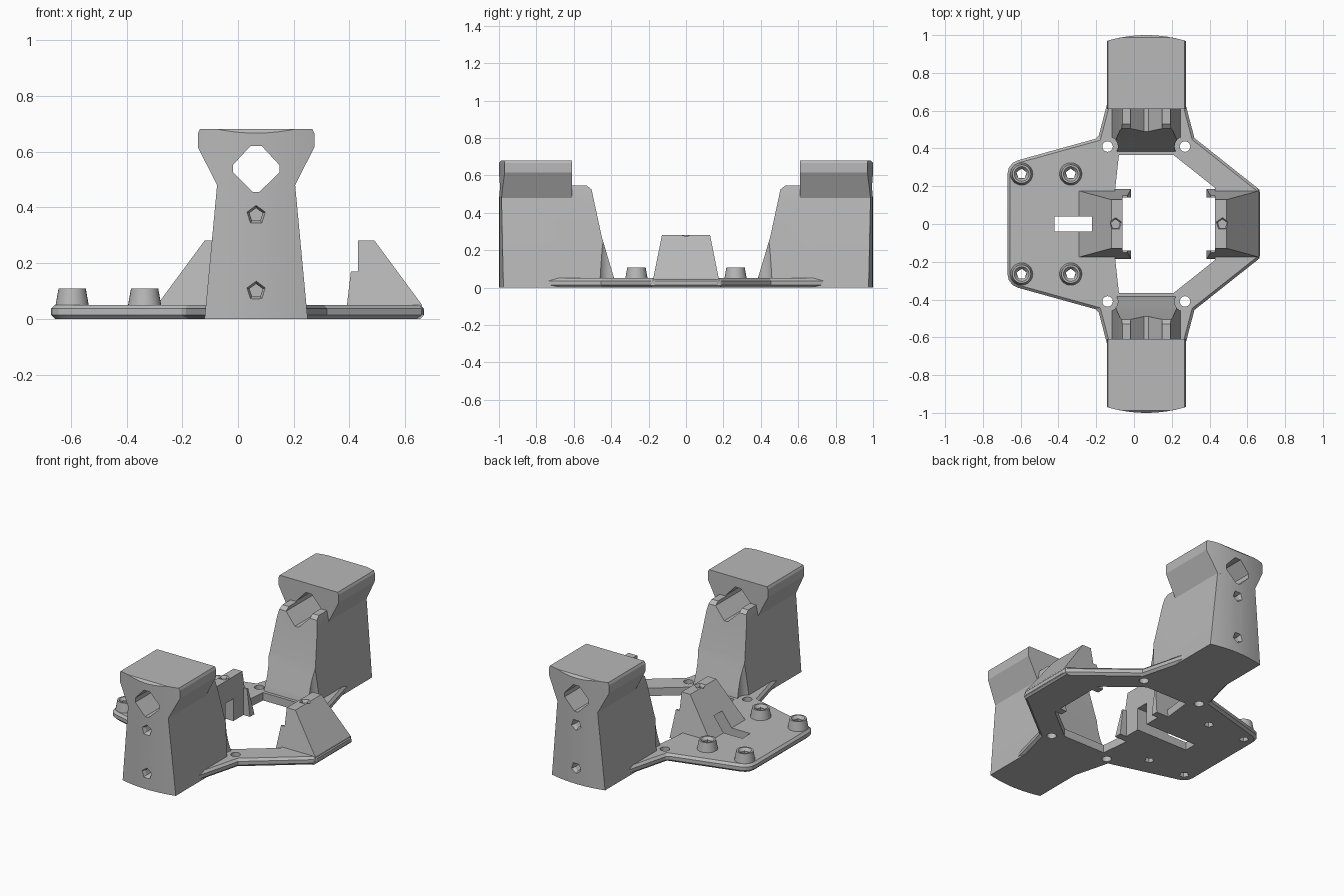
import bpy, bmesh, math
from mathutils import Vector

cube = bpy.data.objects.get("Cube")
if cube:
    bpy.data.objects.remove(cube)

grey = bpy.data.materials.new("plain_grey")
grey.use_nodes = True
COLOUR = (0.48, 0.48, 0.48, 1)
grey.diffuse_color = COLOUR
grey.node_tree.nodes["Principled BSDF"].inputs["Base Color"].default_value = COLOUR

CX = 0.065      # centre line of the towers
BX = 0.185      # mid point between the two brackets
PLATE = 0.05    # plate thickness


def finish(name, bm):
    bmesh.ops.recalc_face_normals(bm, faces=bm.faces)
    mesh = bpy.data.meshes.new(name)
    bm.to_mesh(mesh)
    bm.free()
    mesh.materials.append(grey)
    obj = bpy.data.objects.new(name, mesh)
    bpy.context.collection.objects.link(obj)
    return obj


def prism(name, pts, axis, lo, hi):
    """Extrude a 2D outline along an axis; pts hold the other two coordinates."""
    place = {"x": lambda a, b, t: (t, a, b),
             "y": lambda a, b, t: (a, t, b),
             "z": lambda a, b, t: (a, b, t)}[axis]
    bm = bmesh.new()
    rings = [[bm.verts.new(place(a, b, t)) for a, b in pts] for t in (lo, hi)]
    for ring in rings:
        bm.faces.new(ring)
    n = len(pts)
    for i in range(n):
        j = (i + 1) % n
        bm.faces.new((rings[0][i], rings[0][j], rings[1][j], rings[1][i]))
    return finish(name, bm)


def cone(name, start, end, r1, r2, sides):
    """Cone or cylinder from one point to another."""
    start, end = Vector(start), Vector(end)
    bm = bmesh.new()
    bmesh.ops.create_cone(bm, cap_ends=True, segments=sides, radius1=r1,
                          radius2=r2, depth=(end - start).length)
    turn = Vector((0, 0, 1)).rotation_difference(end - start).to_matrix()
    bmesh.ops.rotate(bm, verts=bm.verts, matrix=turn)
    bmesh.ops.translate(bm, verts=bm.verts, vec=(start + end) / 2)
    return finish(name, bm)


def box(name, x0, x1, y0, y1, z0, z1):
    return prism(name, [(x0, y0), (x1, y0), (x1, y1), (x0, y1)], "z", z0, z1)


def apply(obj, mod):
    bpy.context.view_layer.objects.active = obj
    bpy.ops.object.modifier_apply(modifier=mod.name)


def combine(obj, others, operation="DIFFERENCE"):
    for other in others:
        mod = obj.modifiers.new("cut", "BOOLEAN")
        mod.operation, mod.solver, mod.object = operation, "EXACT", other
        apply(obj, mod)
        bpy.data.objects.remove(other)


def bevel(obj, width):
    mod = obj.modifiers.new("bevel", "BEVEL")
    mod.width, mod.segments = width, 1
    mod.limit_method, mod.angle_limit = "ANGLE", math.radians(40)
    apply(obj, mod)


def both_sides(half):
    """Complete an outline by mirroring its second coordinate."""
    return half + [(a, -b) for a, b in reversed(half)]


def about_centre(half):
    """Complete a tower profile by mirroring it about the tower centre line."""
    return [(CX - a, b) for a, b in half] + [(CX + a, b) for a, b in reversed(half)]


# Base plate with rounded left corners and chamfered rim
corner = [(-0.595 - 0.075 * math.cos(math.radians(a)),
           0.265 + 0.075 * math.sin(math.radians(a))) for a in (0, 25, 50, 75)]
outline = corner + [(-0.19, 0.455), (-0.11, 0.76), (0.24, 0.76),
                    (0.32, 0.455), (0.667, 0.18)]
plate = prism("base_plate", both_sides(outline), "z", 0, PLATE)
bevel(plate, 0.014)
opening = both_sides([(-0.1, 0.18), (-0.08, 0.365), (0.21, 0.365), (0.43, 0.19)])
cuts = [prism("opening", opening, "z", -1, 1),
        box("slot", -0.42, 0, -0.04, 0.04, -1, 1)]
SCREWS = [(x, y) for x in (-0.14, 0.27) for y in (-0.41, 0.41)]
POSTS = [(x, y) for x in (-0.595, -0.335) for y in (-0.265, 0.265)]
cuts += [cone("screw_hole", (x, y, -1), (x, y, 1), 0.028, 0.028, 20) for x, y in SCREWS]
cuts += [cone("post_hole", (x, y, -1), (x, y, 1), 0.028, 0.028, 5) for x, y in POSTS]
combine(plate, cuts)

# Tapered standoffs with five-sided bores
for i, (x, y) in enumerate(POSTS):
    post = cone(f"standoff_{i + 1}", (x, y, 0.04), (x, y, 0.108), 0.061, 0.049, 28)
    combine(post, [cone("bore", (x, y, -1), (x, y, 1), 0.028, 0.028, 5),
                   cone("sink", (x, y, 0.09), (x, y, 0.12), 0.025, 0.048, 28)])

# Wedge brackets facing each other across the opening
WEDGE = [(0.2, 0), (0.22, 0.17), (0.245, 0.17), (0.245, 0.28),
         (0.305, 0.28), (0.475, PLATE), (0.48, 0.01), (0.47, 0)]
for side, label in ((-1, "right"), (1, "left")):
    wedge = prism(f"{label}_bracket", [(BX + side * a, b) for a, b in WEDGE], "y", -1, 1)
    for v in wedge.data.vertices:
        v.co.y *= 0.185 - 0.2 * v.co.z
    ends = sorted((BX + side * 0.1, BX + side * 0.245))
    hole = BX + side * 0.283
    cuts = [box("channel", *ends, -0.14, 0.14, -1, 0.171),
            cone("bore", (hole, 0, 0.17), (hole, 0, 0.4), 0.025, 0.025, 5),
            cone("sink", (hole, 0, 0.265), (hole, 0, 0.295), 0.024, 0.044, 5)]
    if side < 0:
        cuts.append(box("slot", -0.42, 0, -0.04, 0.04, -1, 0.14))
    combine(wedge, cuts)

# Towers: narrow tapered body carrying a flared head with a curved outer face
BODY = [(0.185, 0), (0.14, 0.48), (0.127, 0.545)]
BODY_SIDE = [(1.1, 0), (0.38, 0), (0.383, 0.045), (0.45, 0.27),
             (0.505, 0.525), (0.53, 0.545), (1.1, 0.545)]
HEAD = [(0.14, 0.48), (0.209, 0.615), (0.209, 0.665), (0.202, 0.68)]
DIAMOND = [(0.012, 0.455), (0.083, 0.525), (0.083, 0.552), (0.02, 0.62)]


def curved_plan(s, half_width, inner):
    arc = [(k / 6 * half_width, 1 - 0.7 * (k / 6 * half_width) ** 2)
           for k in range(-6, 7)]
    return [(CX + a, s * b) for a, b in arc + inner]


for s, label in ((-1, "front"), (1, "back")):
    body = prism(f"{label}_tower_body", about_centre(BODY), "y", s * 0.3, s * 1.1)
    chamfered = [(0.22, 0.46), (0.15, 0.38), (-0.15, 0.38), (-0.22, 0.46)]
    combine(body, [prism("side", [(s * a, b) for a, b in BODY_SIDE], "x", -1, 1),
                   prism("plan", curved_plan(s, 0.22, chamfered), "z", -1, 1)],
            "INTERSECT")
    head = prism(f"{label}_tower_head", about_centre(HEAD), "y", s * 0.61, s * 1.1)
    square = [(0.24, 0.5), (-0.24, 0.5)]
    combine(head, [prism("plan", curved_plan(s, 0.24, square), "z", -1, 1)], "INTERSECT")

    # Narrow chamfer round the outer top rim
    rim = [(s * 0.982, 0.7), (s * 0.982, 0.685), (s * 1.02, 0.645), (s * 1.02, 0.7)]
    combine(head, [prism("rim", rim, "x", -1, 1)])

    # Diamond passage and screw sockets
    combine(body, [head], "UNION")
    body.name = f"{label}_tower"
    cuts = [prism("diamond", about_centre(DIAMOND), "y", s * 0.2, s * 1.2)]
    for z in (0.1, 0.372):
        cuts += [cone("socket", (CX, s * 0.8, z), (CX, s * 1.1, z), 0.025, 0.025, 5),
                 cone("sink", (CX, s * 0.98, z), (CX, s * 1.01, z), 0.025, 0.04, 5)]
    cuts += [cone("clearance", (x, y, PLATE), (x, y, 1), 0.055, 0.055, 24)
             for x, y in SCREWS if y * s > 0]
    cuts += [cone("screw_hole", (x, y, -1), (x, y, 1), 0.028, 0.028, 20)
             for x, y in SCREWS if y * s > 0]
    combine(body, cuts)

# Smooth the round surfaces while keeping edges crisp
for obj in list(bpy.context.scene.objects):
    if obj.type == "MESH" and grey.name in obj.data.materials:
        bpy.ops.object.select_all(action="DESELECT")
        obj.select_set(True)
        bpy.context.view_layer.objects.active = obj
        bpy.ops.object.shade_smooth_by_angle(angle=math.radians(20))
